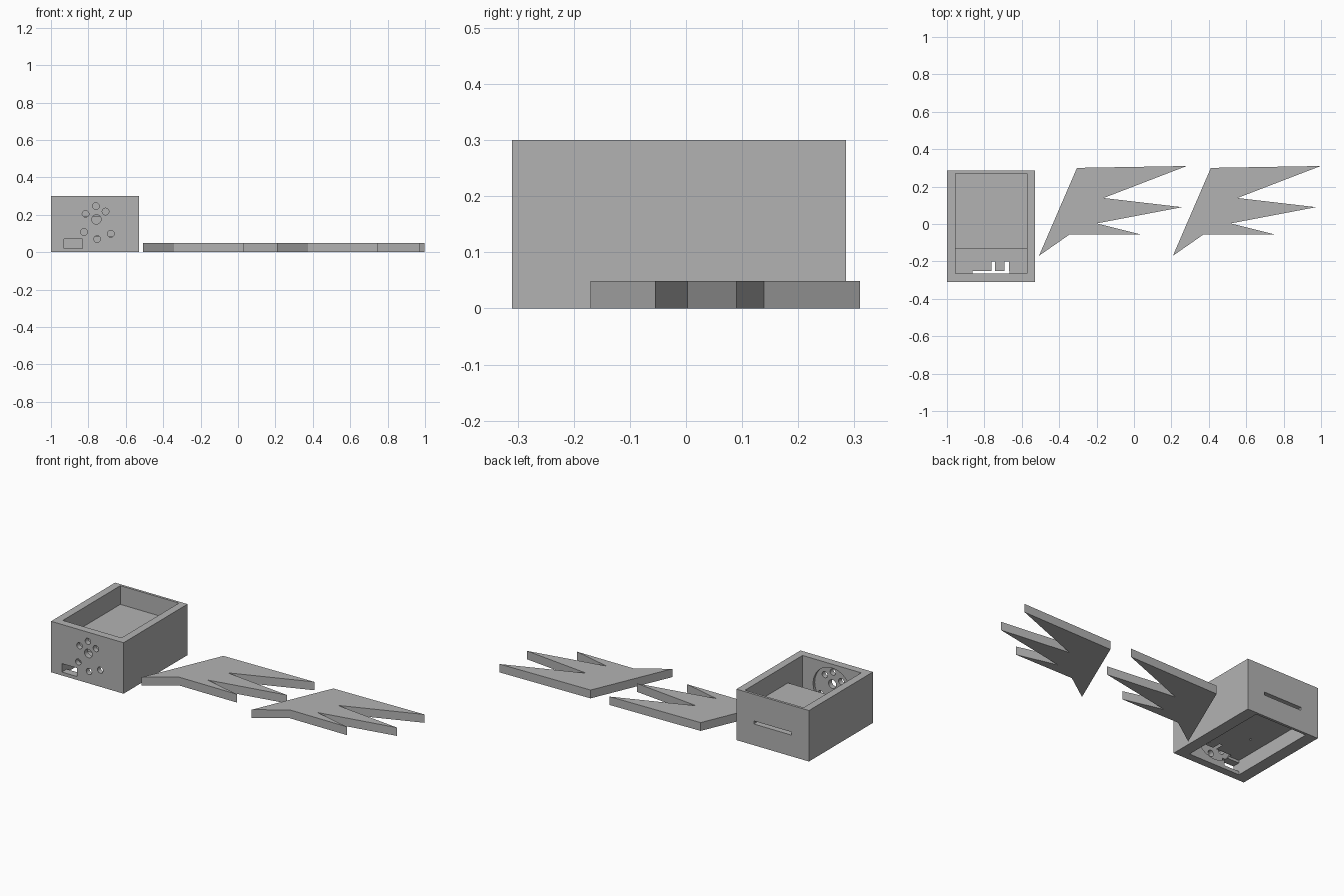
import bpy, bmesh
from mathutils import Matrix, Vector

cube = bpy.data.objects.get("Cube")
if cube:
    bpy.data.objects.remove(cube)

grey = bpy.data.materials.new("plain_grey")
grey.use_nodes = True
colour = (0.45, 0.45, 0.45, 1)
grey.diffuse_color = colour
grey.node_tree.nodes["Principled BSDF"].inputs["Base Color"].default_value = colour


def make(name, bm):
    mesh = bpy.data.meshes.new(name)
    bmesh.ops.recalc_face_normals(bm, faces=bm.faces)
    bm.to_mesh(mesh)
    bm.free()
    mesh.materials.append(grey)
    obj = bpy.data.objects.new(name, mesh)
    bpy.context.collection.objects.link(obj)
    return obj


def box(name, low, high):
    low, high = Vector(low), Vector(high)
    bm = bmesh.new()
    bmesh.ops.create_cube(bm, size=1, matrix=Matrix.Translation((low + high) / 2)
                          @ Matrix.Diagonal((*(high - low), 1)))
    return make(name, bm)


def cylinder(name, centre, radius, depth, axis="Z", sides=32):
    bm = bmesh.new()
    turn = Matrix.Rotation(1.5707963, 4, "X") if axis == "Y" else Matrix()
    bmesh.ops.create_cone(bm, cap_ends=True, segments=sides, radius1=radius,
                          radius2=radius, depth=depth,
                          matrix=Matrix.Translation(centre) @ turn)
    return make(name, bm)


def cut(target, cutter):
    mod = target.modifiers.new(cutter.name, "BOOLEAN")
    mod.operation = "DIFFERENCE"
    mod.solver = "EXACT"
    mod.object = cutter
    cutter.hide_render = True
    cutter.hide_viewport = True
    cutter.display_type = "WIRE"


# Housing, with a thick shelf left standing between the two cavities
FRONT, BACK = -0.31, 0.285
INNER_FRONT, INNER_BACK = -0.265, 0.27
SHELF_FRONT, SHELF_LOW, SHELF_TOP = -0.13, 0.085, 0.19
MID = -0.764
housing = box("housing", (-1, FRONT, 0), (-0.528, BACK, 0.3))
cut(housing, box("upper_cavity_cutter", (-0.955, INNER_FRONT, SHELF_TOP),
                 (-0.573, INNER_BACK, 0.4)))
cut(housing, box("shelf_gap_cutter", (-0.955, INNER_FRONT, SHELF_LOW),
                 (-0.573, SHELF_FRONT, 0.35)))
cut(housing, box("lower_cavity_cutter", (-0.93, INNER_FRONT, -0.1),
                 (-0.597, INNER_BACK, SHELF_LOW)))

# Slot in the back, port in the front and a pin hole under the shelf
cut(housing, box("back_slot_cutter", (MID - 0.123, 0, 0.125), (MID + 0.123, 0.4, 0.143)))
cut(housing, box("port_cutter", (-0.93, -0.4, 0.02), (-0.832, -0.2, 0.07)))
cut(housing, cylinder("pin_hole_cutter", (-0.837, -0.06, SHELF_LOW), 0.006, 0.06))

# Round speaker recess inside the front wall, pierced by sound holes
cut(housing, cylinder("speaker_recess_cutter", (MID, INNER_FRONT, 0.155), 0.122, 0.03, "Y", 48))
sound_holes = [(-0.757, 0.175, 0.025), (-0.76, 0.246, 0.018), (-0.708, 0.217, 0.018),
               (-0.68, 0.098, 0.018), (-0.753, 0.07, 0.018), (-0.823, 0.108, 0.018),
               (-0.815, 0.205, 0.018)]
for i, (x, z, r) in enumerate(sound_holes):
    cut(housing, cylinder(f"sound_hole_cutter_{i + 1}", (x, -0.3, z), r, 0.2, "Y"))

# Two flat jagged wings
outline = [(-0.508, -0.17), (-0.343, -0.055), (0.033, -0.055), (-0.2, 0.003),
           (0.257, 0.09), (-0.163, 0.139), (0.282, 0.31), (-0.305, 0.3)]
for name, shift in (("inner_wing", 0), ("outer_wing", 0.716)):
    bm = bmesh.new()
    face = bm.faces.new([bm.verts.new((x + shift, y, 0)) for x, y in outline])
    sides = bmesh.ops.extrude_face_region(bm, geom=[face], use_keep_orig=True)
    top = [v for v in sides["geom"] if isinstance(v, bmesh.types.BMVert)]
    bmesh.ops.translate(bm, verts=top, vec=(0, 0, 0.049))
    make(name, bm)
